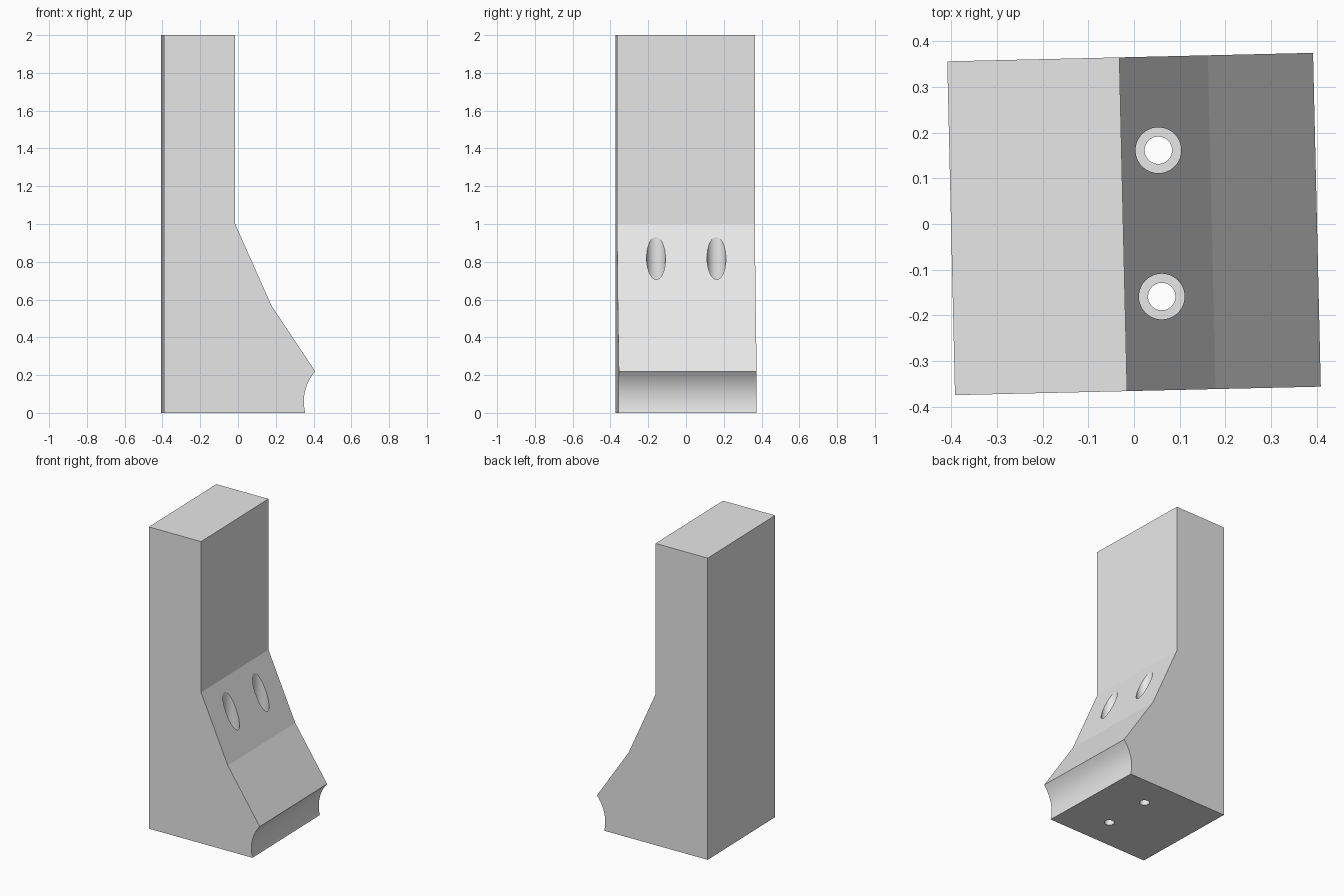
import bpy
import bmesh
from math import radians, sqrt
from mathutils import Matrix, Vector

if "Cube" in bpy.data.objects:
    bpy.data.objects.remove(bpy.data.objects["Cube"], do_unlink=True)

HALF_DEPTH = 0.365
TURN = Matrix.Rotation(radians(1.33), 4, "Z")

grey = bpy.data.materials.new("plain grey")
grey.use_nodes = True
grey.diffuse_color = (0.8, 0.8, 0.8, 1)
grey.node_tree.nodes["Principled BSDF"].inputs["Base Color"].default_value = grey.diffuse_color


def finish(name, bm):
    """Turn a bmesh into a linked object."""
    bmesh.ops.recalc_face_normals(bm, faces=bm.faces)
    mesh = bpy.data.meshes.new(name)
    bm.to_mesh(mesh)
    bm.free()
    obj = bpy.data.objects.new(name, mesh)
    obj.matrix_world = TURN
    bpy.context.collection.objects.link(obj)
    return obj


def cove(steps=12, centre_z=0.06, radius=0.243, deepest=0.34, top=0.22):
    """Concave curve at the toe, from the tip down to the ground."""
    points = []
    for i in range(steps + 1):
        z = top * (1 - i / steps)
        points.append((deepest + radius - sqrt(radius**2 - (z - centre_z)**2), z))
    return points


# Bracket body: side profile extruded across the depth
profile = [(-0.4, 0), (-0.4, 2), (-0.0235, 2), (-0.0235, 1), (0.17, 0.565)] + cove()
bm = bmesh.new()
side = bm.faces.new([bm.verts.new((x, -HALF_DEPTH, z)) for x, z in profile])
swept = bmesh.ops.extrude_face_region(bm, geom=[side])["geom"]
bmesh.ops.translate(bm, vec=Vector((0, 2 * HALF_DEPTH, 0)),
                    verts=[v for v in swept if isinstance(v, bmesh.types.BMVert)])
body = finish("bracket_body", bm)
body.data.materials.append(grey)


def cylinder(name, radius, y, bottom, top):
    """Upright cutter for a bolt hole."""
    bm = bmesh.new()
    bmesh.ops.create_cone(bm, cap_ends=True, segments=48, radius1=radius, radius2=radius,
                          depth=top - bottom,
                          matrix=Matrix.Translation((0.057, y, (top + bottom) / 2)))
    cutter = finish(name, bm)
    cutter.data.materials.append(grey)
    return cutter


# Two counterbored bolt holes, open through the base
cutters = []
for label, y in (("front", -0.16), ("back", 0.16)):
    cutters.append(cylinder(label + "_counterbore_cutter", 0.05, y, 0.25, 1.2))
    cutters.append(cylinder(label + "_bolt_hole_cutter", 0.03, y, -0.1, 0.6))

bpy.context.view_layer.objects.active = body
body.select_set(True)
for cutter in cutters:
    cutter.hide_render = True
    cut = body.modifiers.new(cutter.name, "BOOLEAN")
    cut.operation = "DIFFERENCE"
    cut.solver = "EXACT"
    cut.object = cutter
    bpy.ops.object.modifier_apply(modifier=cut.name)
for cutter in cutters:
    bpy.data.objects.remove(cutter, do_unlink=True)

# Smooth curved walls, crisp edges between the flat faces
bpy.ops.object.shade_smooth_by_angle(angle=radians(9))
